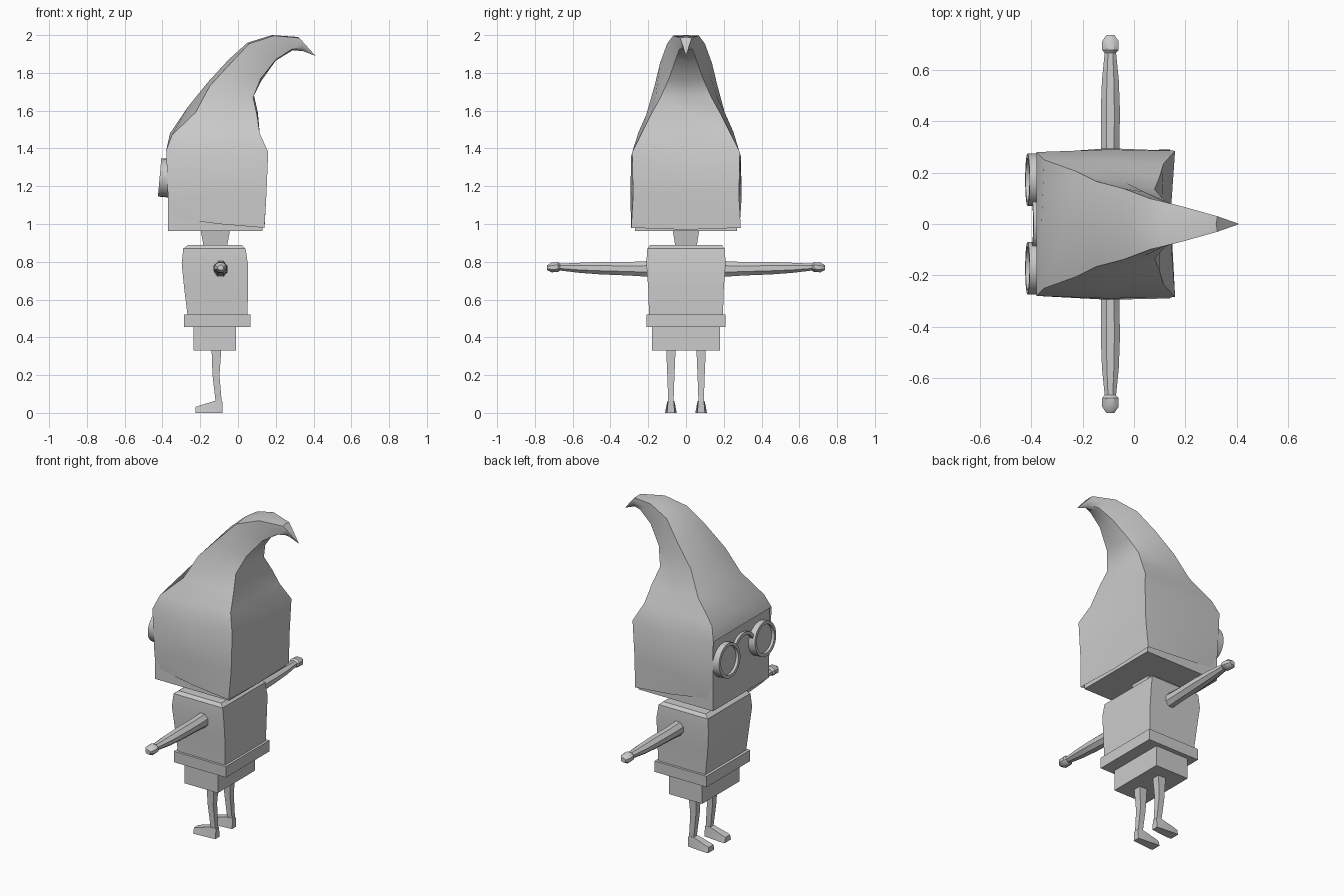
import bpy, bmesh, math
from mathutils import Vector, Matrix

if "Cube" in bpy.data.objects:
    bpy.data.objects.remove(bpy.data.objects["Cube"])

grey = bpy.data.materials.new("plain grey")
grey.diffuse_color = (0.6, 0.6, 0.6, 1)
grey.use_nodes = True
grey.node_tree.nodes["Principled BSDF"].inputs["Base Color"].default_value = grey.diffuse_color


def finish(name, bm, angle=35):
    bmesh.ops.recalc_face_normals(bm, faces=bm.faces[:])
    me = bpy.data.meshes.new(name)
    bm.to_mesh(me)
    bm.free()
    me.materials.append(grey)
    ob = bpy.data.objects.new(name, me)
    bpy.context.collection.objects.link(ob)
    bpy.ops.object.select_all(action='DESELECT')
    bpy.context.view_layer.objects.active = ob
    ob.select_set(True)
    bpy.ops.object.shade_smooth_by_angle(angle=math.radians(angle))
    return ob


def loft(name, rings, cap=True, closed=False, angle=35):
    """Bridge successive rings of points; closed joins the last ring to the first."""
    bm = bmesh.new()
    vs = [[bm.verts.new(p) for p in r] for r in rings]
    n = len(vs[0])
    pairs = list(zip(vs, vs[1:])) + ([(vs[-1], vs[0])] if closed else [])
    for a, b in pairs:
        for i in range(n):
            j = (i + 1) % n
            bm.faces.new((a[i], a[j], b[j], b[i]))
    if cap and not closed:
        bm.faces.new(vs[0])
        bm.faces.new(vs[-1])
    return finish(name, bm, angle)


def rect(x0, x1, y0, y1, z):
    return [(x0, y0, z), (x1, y0, z), (x1, y1, z), (x0, y1, z)]


# Hood: per row - front centre, front ridge, side, back ridge, back centre
rows = [
    [(-.33, 0, 1.03), (-.33, .27, 1.03), (-.10, .285, 1.0), (.14, .29, .98), (.14, 0, .97)],
    [(-.37, 0, 1.12), (-.37, .275, 1.12), (-.10, .295, 1.15), (.15, .28, 1.15), (.145, 0, 1.15)],
    [(-.38, 0, 1.39), (-.38, .28, 1.39), (-.10, .29, 1.36), (.16, .285, 1.38), (.14, 0, 1.38)],
    [(-.36, 0, 1.48), (-.35, .25, 1.47), (-.10, .25, 1.49), (.115, .235, 1.48), (.11, 0, 1.48)],
    [(-.265, 0, 1.62), (-.225, .205, 1.59), (-.08, .21, 1.58), (.10, .185, 1.58), (.105, 0, 1.59)],
    [(-.16, 0, 1.75), (-.15, .167, 1.73), (-.03, .16, 1.68), (.08, .135, 1.67), (.085, 0, 1.68)],
    [(-.05, 0, 1.87), (-.04, .138, 1.85), (.04, .125, 1.80), (.12, .09, 1.77), (.125, 0, 1.76)],
    [(.05, 0, 1.96), (.06, .10, 1.955), (.12, .085, 1.91), (.20, .055, 1.87), (.20, 0, 1.865)],
    [(.18, 0, 2.0), (.19, .068, 1.997), (.235, .055, 1.96), (.285, .035, 1.925), (.29, 0, 1.92)],
    [(.32, 0, 1.99), (.325, .03, 1.985), (.335, .025, 1.96), (.345, .015, 1.93), (.345, 0, 1.915)],
]
bm = bmesh.new()
rings = []
for r in rows:
    ring = r + [(x, -y, z) for x, y, z in reversed(r[1:4])]
    rings.append([bm.verts.new(p) for p in ring])
for k, (a, b) in enumerate(zip(rings, rings[1:])):
    for i in range(8):
        if k < 2 and i in (0, 7):      # open face
            continue
        j = (i + 1) % 8
        bm.faces.new((a[i], a[j], b[j], b[i]))
tip = bm.verts.new((.41, 0, 1.89))
for i in range(8):
    bm.faces.new((rings[-1][i], rings[-1][(i + 1) % 8], tip))
bmesh.ops.delete(bm, geom=[v for v in bm.verts if not v.link_faces], context='VERTS')
finish("hood", bm, 40)

# Head block filling the face opening
loft("head", [rect(-.37, .13, -.27, .27, .963), rect(-.372, .13, -.272, .272, 1.395)])

# Glasses: rim, lens and bridge, leaning slightly forward
lean = Matrix.Translation((-.395, 0, 1.245)) @ Matrix.Rotation(math.radians(5), 4, 'Y')
for side, label in ((1, "left"), (-1, "right")):
    def circle(x, r):
        return [lean @ Vector((x, side * .172 + r * math.cos(t * math.tau / 24),
                               r * math.sin(t * math.tau / 24))) for t in range(24)]
    loft(label + "_rim", [circle(-.02, .102), circle(.04, .102), circle(.04, .084),
                          circle(-.02, .084)], closed=True)
    loft(label + "_lens", [circle(-.002, .086), circle(.02, .086)])
bridge = []
for k in range(9):
    t = math.pi * (.08 + .84 * k / 8)
    c, s = math.cos(t), math.sin(t)
    bridge.append([lean @ Vector((dx, (.088 + dr) * c, .02 + (.07 + dr) * s))
                   for dx, dr in ((-.005, -.009), (-.005, .009), (.013, .009), (.013, -.009))])
loft("bridge", bridge)

# Neck, torso, belt and shorts
loft("neck", [rect(-.18, -.06, -.055, .055, .87), rect(-.20, -.04, -.072, .072, .98)])
loft("torso", [rect(-.265, .05, -.195, .195, .50), rect(-.285, .053, -.20, .20, .66),
               rect(-.298, .052, -.21, .21, .79), rect(-.29, .04, -.205, .205, .87),
               rect(-.265, .02, -.19, .19, .888)])
loft("belt", [rect(-.285, .065, -.208, .208, .455), rect(-.285, .065, -.21, .21, .522)])
loft("shorts", [rect(-.235, -.01, -.18, .18, .33), rect(-.235, -.01, -.18, .18, .47)])

for side, label in ((1, "left"), (-1, "right")):
    # Arm and hand: octagonal sections along y (y, centre z, half width, half height)
    def octo(y, z, w, h):
        return [(-.092 + w * math.cos((i + .5) * math.tau / 8) * 1.08, side * y,
                 z + h * math.sin((i + .5) * math.tau / 8) * 1.08) for i in range(8)]
    loft(label + "_arm", [octo(*p) for p in (
        (.19, .762, .036, .042), (.30, .763, .036, .036), (.45, .766, .037, .033),
        (.56, .768, .033, .027), (.67, .772, .022, .018))])
    loft(label + "_hand", [octo(*p) for p in (
        (.66, .772, .017, .014), (.678, .772, .032, .026),
        (.712, .770, .032, .026), (.735, .769, .016, .013))])

    # Leg and foot: rectangular sections (x0, x1, half width, z)
    y = side * .08
    loft(label + "_leg", [rect(a, b, y - w, y + w, z) for a, b, w, z in (
        (-.14, -.088, .025, .34), (-.135, -.098, .019, .20), (-.118, -.086, .014, .055))])
    foot = [[(x, y - w, 0), (x, y + w, 0), (x, y + w * .75, z), (x, y - w * .75, z)]
            for x, w, z in ((-.225, .03, .032), (-.20, .031, .04), (-.12, .024, .064),
                            (-.082, .02, .06))]
    loft(label + "_foot", foot)
